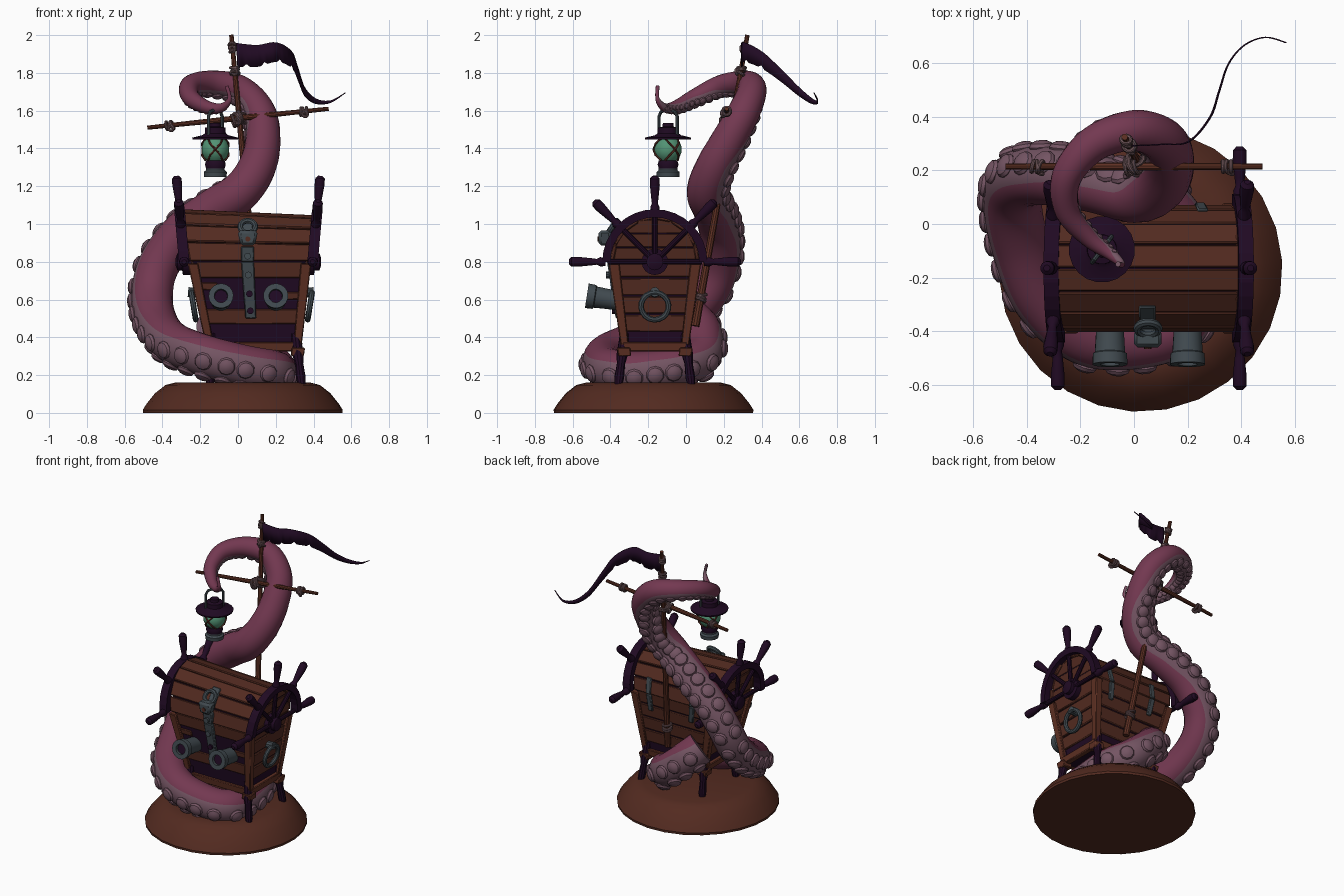
import bpy, bmesh, math, random
from math import sin, cos, pi, radians
from mathutils import Vector as V

if "Cube" in bpy.data.objects:
    bpy.data.objects.remove(bpy.data.objects["Cube"])
random.seed(4)

def mat(name, *c):
    m = bpy.data.materials.new(name)
    m.diffuse_color = (*c, 1)
    m.use_nodes = True
    m.node_tree.nodes["Principled BSDF"].inputs["Base Color"].default_value = m.diffuse_color
    return m

WOOD = mat("brown wood", .086, .0235, .0145)
POST = mat("light wood", .11, .029, .0165)
DARK = mat("dark purple", .0145, .003, .0165)
PINK = mat("tentacle pink", .172, .04, .082)
PALE = mat("sucker mauve", .175, .09, .125)
IRON = mat("grey iron", .053, .069, .08)
GLOW = mat("green glass", .085, .29, .175)
ROPE = mat("rope", .155, .09, .098)

def finish(name, bm, *mats):
    bmesh.ops.recalc_face_normals(bm, faces=bm.faces[:])
    me = bpy.data.meshes.new(name)
    bm.to_mesh(me)
    bm.free()
    for m in mats:
        me.materials.append(m)
    ob = bpy.data.objects.new(name, me)
    bpy.context.collection.objects.link(ob)
    return ob

def skin(bm, rings, loop=False):
    """Join rings of vertices into a closed tube."""
    n = len(rings[0])
    for a, b in list(zip(rings, rings[1:])) + ([(rings[-1], rings[0])] if loop else []):
        for i in range(n):
            bm.faces.new((a[i], a[(i + 1) % n], b[(i + 1) % n], b[i]))
    if not loop:
        bm.faces.new(rings[0])
        bm.faces.new(rings[-1])

def circle(bm, c, e, f, r, n):
    return [bm.verts.new(c + (e * cos(2 * pi * i / n) + f * sin(2 * pi * i / n)) * r) for i in range(n)]

def lathe(name, p, q, prof, m, n=16):
    """Turned part on the axis p to q; profile of (fraction, radius)."""
    p, q = V(p), V(q)
    d = q - p
    e = d.orthogonal().normalized()
    f = d.normalized().cross(e)
    bm = bmesh.new()
    skin(bm, [circle(bm, p + d * t, e, f, max(r, .001), n) for t, r in prof])
    return finish(name, bm, m)

def rod(name, p, q, r, m, r2=None, n=10):
    return lathe(name, p, q, [(0, r), (1, r if r2 is None else r2)], m, n)

def tube(name, pts, r, m, n=8, loop=False):
    bm, rings = bmesh.new(), []
    pts = [V(p) for p in pts]
    k = len(pts)
    side = (pts[1] - pts[0]).cross(pts[k // 3] - pts[0] if loop else pts[k // 2] - pts[0]).normalized()
    for j in range(k):
        t = pts[(j + 1) % k] - pts[j - 1] if loop else pts[min(j + 1, k - 1)] - pts[max(j - 1, 0)]
        rings.append(circle(bm, pts[j], side, t.cross(side).normalized(), r, n))
    skin(bm, rings, loop)
    return finish(name, bm, m)

def hoop(name, c, axis, R, r, m, n=18):
    a = V(axis).normalized()
    e = a.orthogonal().normalized()
    f = a.cross(e)
    return tube(name, [V(c) + (e * cos(2 * pi * i / n) + f * sin(2 * pi * i / n)) * R for i in range(n)], r, m, 8, True)

def slabs(name, boxes, m, bevel=.005):
    """One object of six-sided blocks, eight corners each in binary order."""
    bm = bmesh.new()
    for b in boxes:
        v = [bm.verts.new(p) for p in b]
        for f in ("0132", "4576", "0154", "2376", "0264", "1375"):
            bm.faces.new([v[int(i)] for i in f])
    ob = finish(name, bm, m)
    if bevel:
        ob.modifiers.new("bevel", 'BEVEL').width = bevel
    return ob

# Tapered chest space: u and v run -1..1 across the chest at any height
CY = -.165
def at(u, v, z):
    t = (z - .33) / .47
    return V((.085 - .025 * min(t, 1) + u * (.235 + .075 * t), CY + v * (.165 + .065 * t), z))

def block(u0, u1, v0, v1, z0, z1):
    return [at(u, v, z) for u in (u0, u1) for v in (v0, v1) for z in (z0, z1)]

# Ground mound
lathe("mound", (.025, -.172, 0), (.025, -.172, .16),
      [(0, .528), (.1, .53), (.3, .51), (.65, .465), (.92, .41), (1, .36)], WOOD, 26)

# Chest body
SIGNS = (-1, 1)
CORNERS = [(s, w) for s in SIGNS for w in SIGNS]
slabs("chest_core", [block(-.96, .96, -.96, .96, .33, .8)], DARK)
rows = [(.43 + .0965 * i, .519 + .0965 * i) for i in range(4)]
slabs("side_planks", [block(s * .9, s, -.9, .9, a, b) for s in SIGNS for a, b in rows], WOOD)
slabs("back_planks", [block(-.9, .9, .9, 1, a, b) for a, b in rows], WOOD)
slabs("front_planks", [block(-.9, .9, -1, -.9, a, b) for a, b in ((.47, .55), (.715, .8))]
      + [block(.55, .9, -1, -.9, .6, .64), block(-.9, -.6, -1, -.9, .65, .69)], WOOD)
slabs("corner_posts", [block(s * .88, s * 1.06, w * .82, w * 1.07, .33, .79) for s, w in CORNERS], POST)
slabs("bottom_frame", [block(-1.05, 1.05, w * .9, w * 1.08, .325, .375) for w in SIGNS]
      + [block(s * .9, s * 1.07, -1, 1, .325, .375) for s in SIGNS], POST)
slabs("corner_feet", [block(s * .84, s * 1.14, w * .78, w * 1.2, .3, .345) for s, w in CORNERS], POST)
for s, w in CORNERS:
    lathe("leg", at(s * .9, w * .9, .42), at(s * 1.2, w * 1.42, .13),
          [(0, .025), (.4, .03), (.55, .022), (.8, .026), (1, .018)], DARK, 10)

# Curved lid with planks along its length
RY, RZ = .235, .262
def lid(u, a, k):
    p = at(u, 0, .8 + RZ * sin(a) * k)
    p.y = CY + RY * cos(a) * k
    p.z -= .045 * (p.x - .05) * sin(a)
    return p
bm = bmesh.new()
skin(bm, [[bm.verts.new(lid(u, pi * i / 14, .95)) for i in range(15)] for u in (-.97, .97)])
finish("lid_core", bm, DARK)
planks = []
for i in range(8):
    a0, a1 = pi * i / 8 + .012, pi * (i + 1) / 8 - .012
    e0, e1 = 1 + random.uniform(-.02, .04), 1 + random.uniform(-.02, .04)
    k = 1 + random.uniform(0, .025)
    planks.append([lid(u, a, r) for u in (-e0, e1) for a in (a0, a1) for r in (.92, k)])
slabs("lid_planks", planks, WOOD, .006)
def end_corner(u, w, z):
    p = at(u, 0, z)
    p.y = CY + w * RY * .93 * math.sqrt(1 - ((z - .8) / RZ) ** 2)
    return p
slabs("lid_end_planks", [[end_corner(s * k, w, z) for k in (.93, .99) for w in SIGNS for z in (z0, z0 + .07)]
                         for s in SIGNS for z0 in (.803, .878, .953)], WOOD, .004)

# Half steering wheels on both ends
for s, xc in ((-1, -.285), (1, .395)):
    def wp(r, a, o=0):
        return V((xc + s * (.09 * r * sin(a) + o), CY + r * cos(a), .8 + r * sin(a)))
    arc = [pi * i / 16 for i in range(17)]
    slabs("wheel_rim", [[wp(r, a, o) for a in ab for r in (.235, .278) for o in (-.028, .028)]
                        for ab in zip(arc, arc[1:])], DARK, 0)
    lathe("wheel_hub", wp(0, 0, -.04), wp(0, 0, .045), [(0, .07), (.55, .07), (.6, .045), (.9, .045), (1, .02)], DARK)
    for i in range(5):
        a = pi * i / 4
        rod("wheel_spoke", wp(.03, a), wp(.25, a), .015, DARK)
        lathe("wheel_handle", wp(.26, a), wp(.455, a),
              [(0, .024), (.15, .025), (.25, .016), (.4, .02), (.75, .027), (.93, .026), (1, .012)], DARK, 12)
    # Iron ring pull below the wheel
    hoop("ring_pull", at(s * 1.13, 0, .565), (1, 0, -.16 * s), .073, .015, IRON)
    rod("ring_mount", at(s * .95, 0, .635), at(s * 1.17, 0, .64), .026, IRON)

# Cannons
for x in (-.09, .2):
    lathe("cannon", (x, -.3, .585), (x, -.525, .62), [(0, .052), (.5, .053), (.8, .057), (.82, .064),
          (1, .066), (1, .036), (.8, .034)], IRON, 18)
    rod("cannon_bore", (x, -.49, .614), (x, -.506, .617), .035, DARK)

# Latch strap and padlock
slabs("latch_strap", [block(-.14, .08, -1.1, -.98, .5, .8), block(-.14, .08, -1.08, -.9, .8, .88)], IRON)
for z in (.54, .63, .73, .83):
    rod("strap_rivet", at(-.03, -1, z), at(-.03, -1.17, z), .018, DARK if z < .7 else IRON)
slabs("padlock_body", [[V((.052 + s * k, y, z)) for s in SIGNS for y in (-.462, -.395) for k, z in ((.038, .885), (.054, .965))]], IRON, .014)
hoop("padlock_shackle", (.052, -.39, .985), (0, 1, -.7), .04, .015, IRON)
slabs("lid_clasp", [[lid(u, a, k) for u in (-.12, .06) for a in (2.2, 2.75) for k in (.98, 1.06)]], IRON)
rod("keyhole", (.052, -.455, .92), (.052, -.468, .92), .014, WOOD)

# Back hinges
slabs("hinges", [block(u - .06, u + .06, .98, 1.07, .68, .8) for u in (-.5, .6)]
      + [[lid(u + d, a, k) for d in (-.06, .06) for a in (.02, .45) for k in (.98, 1.05)] for u in (-.5, .6)], IRON)

# Mast, yard and rope lashings
top, foot = V((-.035, .325, 2)), V((.11, .05, .46))
def mast(z):
    return foot.lerp(top, (z - foot.z) / (top.z - foot.z))
rod("mast", foot, top, .022, POST, .012)
y0, y1 = V((-.48, .215, 1.51)), V((.48, .215, 1.61))
lathe("yard", y0, y1, [(0, .011), (.5, .016), (1, .011)], POST, 10)

def lashing(c, d, r, count=4):
    d = V(d).normalized()
    for i in range(count):
        tilt = V([random.uniform(-.35, .35) for _ in range(3)])
        hoop("rope_wrap", V(c) + d * (i - count / 2) * .015, d + tilt, r, .008, ROPE, 12)
    hoop("rope_knot", V(c) + V((0, -r, -.015)), (.5, 1, .2), .015, .008, ROPE, 10)
for t in (.13, .87):
    lashing(y0.lerp(y1, t), y1 - y0, .021, 3)
lashing((0, .22, 1.56), (1, .2, .6), .032, 4)
for z, r in ((1.565, .032), (1.82, .022), (1.94, .018), (.62, .028)):
    lashing(mast(z), top - foot, r, 3)

def spline(keys, steps):
    """Smooth path through rows of numbers."""
    out, k = [], [keys[0]] + keys + [keys[-1]]
    for i in range(1, len(k) - 2):
        for j in range(steps):
            t = j / steps
            out.append([.5 * (2 * b + (c - a) * t + (2 * a - 5 * b + 4 * c - d) * t * t + (3 * b - a - 3 * c + d) * t ** 3)
                        for a, b, c, d in zip(*k[i - 1:i + 3])])
    return out + [keys[-1]]

# Torn pennant: centre line, tapering in height along its length
bm, last = bmesh.new(), None
cloth = spline([(-.01, .295, 1.895), (.1, .3, 1.89), (.2, .31, 1.91), (.28, .4, 1.87), (.315, .5, 1.79),
                (.35, .6, 1.7), (.41, .67, 1.65), (.49, .7, 1.648), (.57, .68, 1.695)], 6)
for i, (x, y, z) in enumerate(cloth):
    t = i / (len(cloth) - 1)
    h = .064 - .05 * t if t < .4 else .002 + .042 * ((1 - t) / .6) ** 1.4
    notch = .016 if t < .4 and i % 5 == 3 else 0
    cur = [bm.verts.new((x, y, z + h)), bm.verts.new((x + h * .1, y, z - h + notch))]
    if last:
        bm.faces.new((last[0], cur[0], cur[1], last[1]))
    last = cur
finish("pennant", bm, DARK).modifiers.new("cloth", 'SOLIDIFY').thickness = .005

# Tentacle centre line from root to curled tip
STEP = 7
path = [V(p) for p in spline([
    (-.13, .02, .5), (-.06, .08, .43), (.08, .08, .31), (.18, -.04, .25), (.2, -.22, .22), (.17, -.37, .225),
    (.03, -.43, .25), (-.18, -.42, .305), (-.35, -.27, .375), (-.43, -.06, .48), (-.455, .1, .62), (-.42, .17, .78),
    (-.3, .18, .95), (-.14, .15, 1.07), (.01, .11, 1.17), (.1, .15, 1.3), (.132, .23, 1.45), (.11, .31, 1.6),
    (0, .35, 1.715), (-.15, .3, 1.745), (-.25, .18, 1.73), (-.25, .05, 1.67), (-.17, -.05, 1.62),
    (-.09, -.11, 1.615), (-.045, -.15, 1.66), (-.06, -.15, 1.73)], STEP)]

def sucker_side(p, upper):
    """Suckers face out and down on the coil, and inward on the top hook."""
    lift = min(.45, (p.z - 1) * 2) if p.z > 1 else (p.z - 1) * 1.25
    out = V((p.x, p.y + .15, 0)).normalized() + V((0, 0, lift))
    hook = (V((-.2, .36, 1.5)) - p).normalized()
    return out.normalized().lerp(hook, upper)

bm, rings, frames, N = bmesh.new(), [], [], 20
for j, p in enumerate(path):
    i = j / STEP
    r = max(.01, .11 * (1 - max(0, (i - 13) / 12) ** 1.35))
    t = (path[min(j + 1, len(path) - 1)] - path[max(j - 1, 0)]).normalized()
    nrm = sucker_side(p, min(1, max(0, (i - 14.5) / 3)))
    nrm = (nrm - t * nrm.dot(t)).normalized()
    b = t.cross(nrm)
    frames.append((p, r, nrm, b))
    rings.append(circle(bm, p, nrm, b, r, N))
skin(bm, rings)
bm.faces.ensure_lookup_table()
for k, f in enumerate(bm.faces):
    f.material_index = int(cos(2 * pi * (k % N + .5) / N) > .3)
finish("tentacle", bm, PINK, PALE)

# Two rows of broad, overlapping suckers along the pale side
bm, run = bmesh.new(), 0
for (p, r, nrm, b), (q, *_) in zip(frames, frames[1:]):
    run += (q - p).length
    if run < r * .7 or r < .02:
        continue
    run = 0
    for s in SIGNS:
        d = (nrm * .86 + b * s * .5).normalized()
        rot = d.to_track_quat('Z', 'Y')
        for v in bmesh.ops.create_uvsphere(bm, u_segments=10, v_segments=6, radius=r * .44)["verts"]:
            v.co = p + d * r * .97 + rot @ V((v.co.x, v.co.y, v.co.z * .55))
finish("suckers", bm, PALE)

# Hanging lantern
L = V((-.12, -.095, 0))
def turned(name, prof, m):
    z0, z1 = prof[0][0], prof[-1][0]
    lathe(name, L + V((0, 0, z0)), L + V((0, 0, z1)), [((z - z0) / (z1 - z0), r) for z, r in prof], m, 20)
turned("lantern_base", [(1.25, .06), (1.275, .062), (1.285, .05), (1.3, .05)], IRON)
turned("lantern_collar", [(1.295, .05), (1.315, .056), (1.335, .05)], DARK)
turned("lantern_glass", [(1.395 + .075 * sin(a), .074 * cos(a)) for a in (-1, -.6, -.2, .2, .6, 1)], GLOW)
turned("lantern_roof", [(1.447, .122), (1.457, .124), (1.47, .07), (1.48, .056), (1.51, .055), (1.515, .03), (1.535, .028)], DARK)
for s in SIGNS:
    for g in range(3):
        tube("lantern_cage", [L + V((cos(g * pi / 1.5 + s * a - pi / 2) * .077 * cos(a), sin(g * pi / 1.5 + s * a - pi / 2) * .077 * cos(a),
             1.395 + .08 * sin(a))) for a in (-.8, -.4, 0, .4, .8)], .006, WOOD, 6)
tube("lantern_handle", [L + V((.036 * x, .048 * x, z)) for x, z in
     ((-1, 1.46), (-1, 1.57), (-.75, 1.595), (0, 1.605), (.75, 1.595), (1, 1.57), (1, 1.46))], .009, IRON)

# Smooth shading with crisp edges
for ob in bpy.context.scene.objects:
    ob.select_set(True)
    bpy.context.view_layer.objects.active = ob
bpy.ops.object.shade_smooth_by_angle(angle=radians(35))
